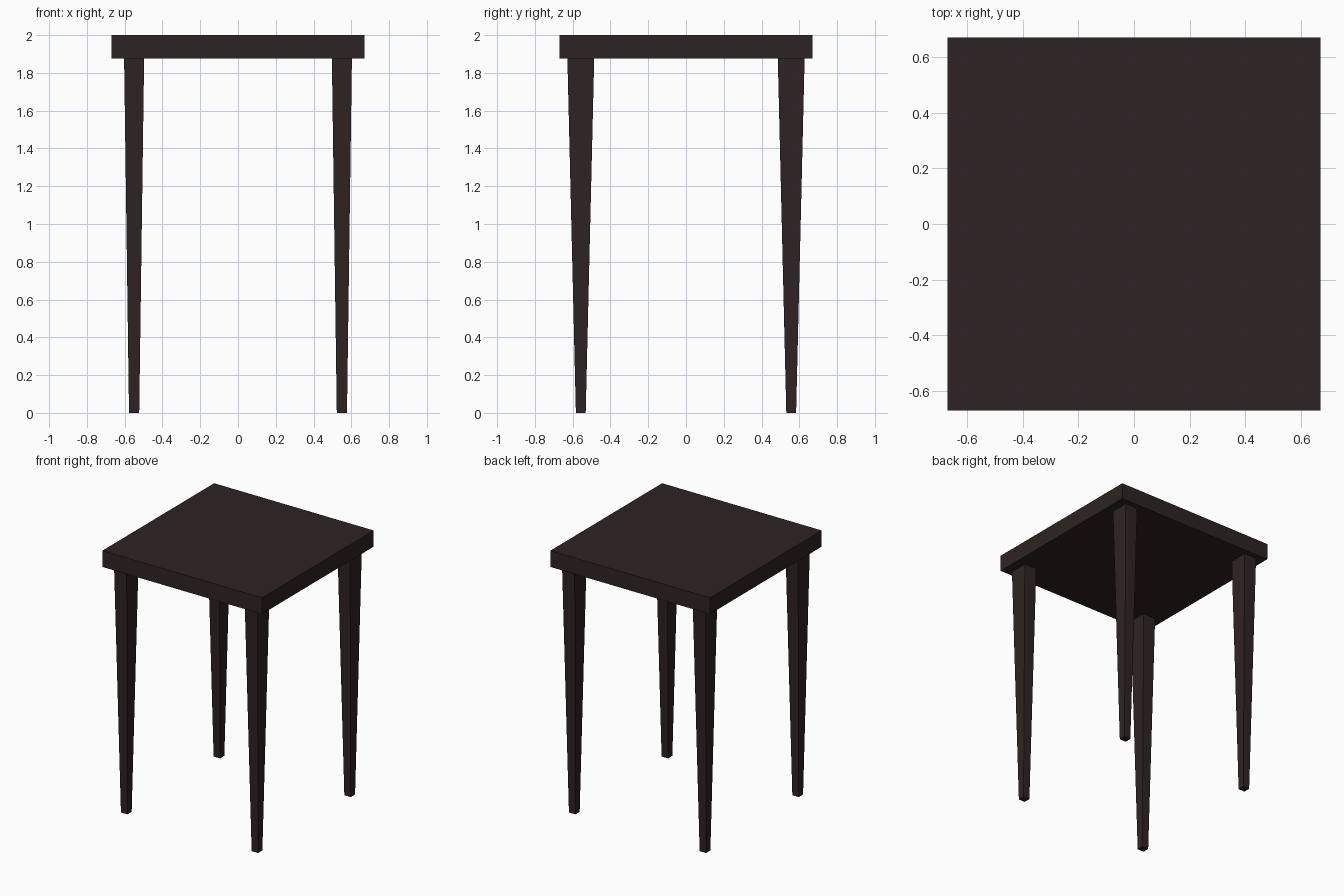
import bpy, bmesh

if "Cube" in bpy.data.objects:
    bpy.data.objects.remove(bpy.data.objects["Cube"])

wood = bpy.data.materials.new("dark brown wood")
wood.diffuse_color = (0.027, 0.017, 0.017, 1.0)
wood.use_nodes = True
wood.node_tree.nodes["Principled BSDF"].inputs["Base Color"].default_value = wood.diffuse_color


def tapered_box(name, cx, cy, z0, z1, bottom, top):
    """Box with separate bottom and top half sizes (x, y)."""
    bm = bmesh.new()
    bmesh.ops.create_cube(bm, size=2.0)
    for v in bm.verts:
        hx, hy = top if v.co.z > 0 else bottom
        v.co = (cx + v.co.x * hx, cy + v.co.y * hy, z1 if v.co.z > 0 else z0)
    mesh = bpy.data.meshes.new(name)
    bm.to_mesh(mesh)
    bm.free()
    mesh.materials.append(wood)
    obj = bpy.data.objects.new(name, mesh)
    bpy.context.collection.objects.link(obj)
    return obj


# square table top
tapered_box("table_top", 0, 0, 1.876, 2.0, (0.671, 0.671), (0.671, 0.671))

# four tapered legs, deeper than wide at the top
for side, sx in (("left", -1), ("right", 1)):
    for end, sy in (("front", -1), ("back", 1)):
        tapered_box(f"{end}_{side}_leg", sx * 0.55, sy * 0.557, 0.0, 1.876,
                    (0.027, 0.026), (0.053, 0.071))
